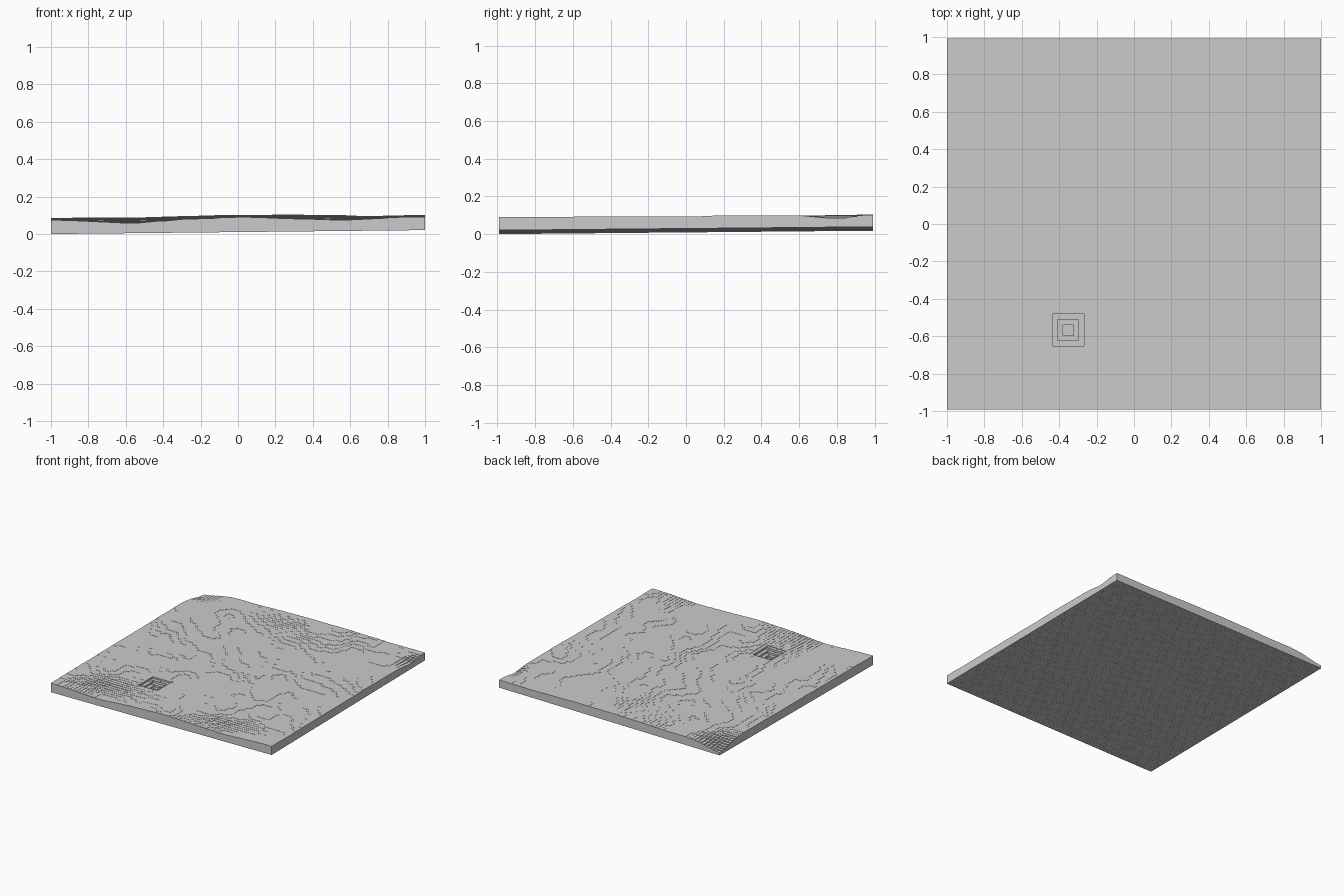
import bpy, bmesh, math
from mathutils import Vector, noise

if "Cube" in bpy.data.objects:
    bpy.data.objects.remove(bpy.data.objects["Cube"])

NX, NY = 71, 70            # square columns across and deep
HX, HY = 1.0, 0.993        # half extents
DX, DY = 2 * HX / NX, 2 * HY / NY
STEP = 0.0015              # height of one terrace


def bump(x, y, cx, cy, rx, ry):
    return math.exp(-((x - cx) / rx) ** 2 - ((y - cy) / ry) ** 2)


def ground(x, y):
    """Tilted underside."""
    return 0.0105 * (x + 1) + 0.009 * (y + 0.98)


def terrain(x, y):
    """Gently rolling, terraced top."""
    z = 0.089 + 0.007 * x + 0.005 * y
    z += 0.004 * noise.noise(Vector((x * 2.2, y * 2.2, 3.1)))
    z += 0.003 * noise.noise(Vector((x * 5, y * 5, 7.7)))
    # rises along the back and front edges
    z += 0.008 * bump(x, y, 0.1, 1.0, 0.4, 0.3)
    z += 0.006 * bump(x, y, 0.0, -1.0, 0.2, 0.3)
    # dips: front edge, right edge, back left corner
    z -= 0.020 * bump(x, y, -0.58, -0.95, 0.25, 0.25)
    z -= 0.012 * bump(x, y, 0.55, -0.95, 0.25, 0.2)
    z -= 0.020 * bump(x, y, 1.0, 0.8, 0.06, 0.10)
    z -= 0.045 * bump(x, y, -1.0, 1.0, 0.16, 0.18)
    # square pit
    d = max(abs(x + 0.35), abs(y + 0.575))
    z -= 0.055 * max(0, min(1, (0.10 - d) / 0.09))
    return max(round(z / STEP) * STEP, ground(x, y) + 0.008)


tops, bottoms = {}, {}
for i in range(NX):
    for j in range(NY):
        x, y = -HX + (i + 0.5) * DX, -HY + (j + 0.5) * DY
        tops[i, j] = terrain(x, y)
        bottoms[i, j] = ground(x, y)
low = min(bottoms.values())
bottoms = {k: v - low for k, v in bottoms.items()}

bm = bmesh.new()


def quad(*pts):
    bm.faces.new([bm.verts.new(p) for p in pts])


def wall(p, q, a, b):
    """Upright face over edge p-q, with the body on its left (a > b)."""
    if a - b > 1e-6:
        quad((*p, b), (*q, b), (*q, a), (*p, a))


# each column: cap, base, and walls wherever it stands out from its neighbour
for (i, j), t in tops.items():
    b = bottoms[i, j]
    x0, y0 = -HX + i * DX, -HY + j * DY
    x1, y1 = x0 + DX, y0 + DY
    ring = [(x0, y0), (x1, y0), (x1, y1), (x0, y1)]
    quad(*[(*p, t) for p in ring])
    quad(*[(*p, b) for p in reversed(ring)])
    for k, (di, dj) in enumerate([(0, -1), (1, 0), (0, 1), (-1, 0)]):
        p, q = ring[k], ring[(k + 1) % 4]
        n = (i + di, j + dj)
        if n not in tops:
            wall(p, q, t, b)
        else:
            wall(p, q, t, max(tops[n], b))
            wall(p, q, min(bottoms[n], t), b)

bmesh.ops.remove_doubles(bm, verts=bm.verts, dist=1e-5)
mesh = bpy.data.meshes.new("terrain_slab")
bm.to_mesh(mesh)
bm.free()
bpy.context.collection.objects.link(bpy.data.objects.new("terrain_slab", mesh))
